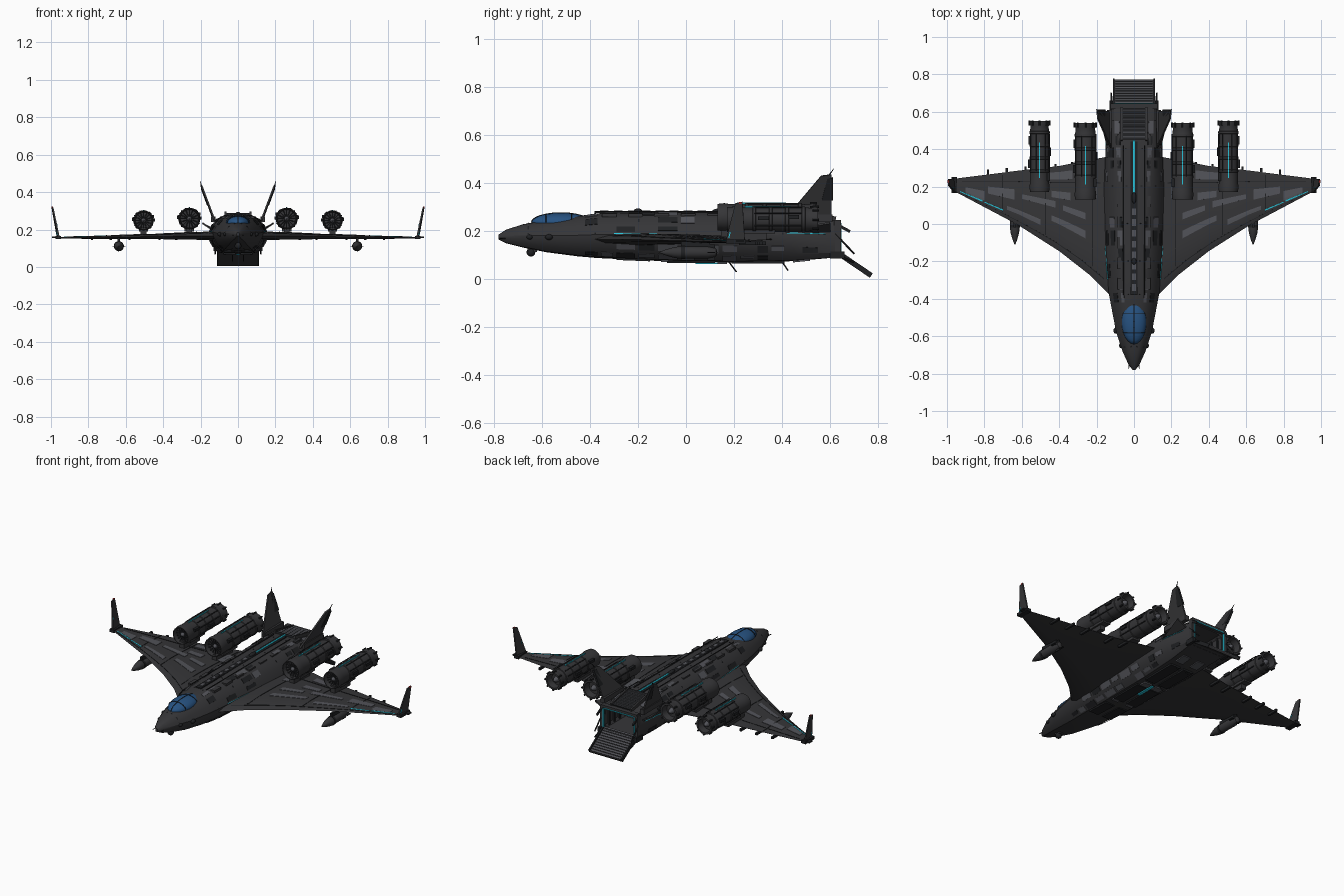
import bpy, bmesh, math, random
from mathutils import Vector, Matrix

if "Cube" in bpy.data.objects:
    bpy.data.objects.remove(bpy.data.objects["Cube"])
random.seed(4)

def mat(name, r, g, b):
    m = bpy.data.materials.new(name)
    m.diffuse_color = (r, g, b, 1)
    m.use_nodes = True
    m.node_tree.nodes["Principled BSDF"].inputs["Base Color"].default_value = m.diffuse_color
    return m
HULL, DARK, LIGHT = mat("hull", .036, .036, .039), mat("dark", .014, .015, .017), mat("panel", .085, .087, .1)
CYAN, GLASS, RED = mat("cyan_light", .02, .55, .7), mat("glass", .02, .085, .22), mat("red_light", .6, .03, .03)

def finish(name, bm, m, mirror=True, smooth=None, solid=0):
    bmesh.ops.recalc_face_normals(bm, faces=bm.faces)
    me = bpy.data.meshes.new(name)
    bm.to_mesh(me)
    bm.free()
    me.materials.append(m)
    if smooth:
        me.shade_smooth()
        me.set_sharp_from_angle(angle=math.radians(smooth))
    ob = bpy.data.objects.new(name, me)
    bpy.context.collection.objects.link(ob)
    if solid:
        ob.modifiers.new("thick", 'SOLIDIFY').thickness = solid
    if mirror:
        ob.modifiers.new("mirror", 'MIRROR')
    return ob

def loft(bm, rings, closed=True, caps=True):
    vs = [[bm.verts.new(p) for p in r] for r in rings]
    n = len(vs[0])
    for a, b in zip(vs, vs[1:]):
        for i in range(n if closed else n - 1):
            j = (i + 1) % n
            bm.faces.new((a[i], a[j], b[j], b[i]))
    if caps:
        bm.faces.new(vs[0])
        bm.faces.new(vs[-1])

def boxes(name, items, m, mirror=True):
    # items: (centre, size[, x tilt])
    bm = bmesh.new()
    for c, s, *t in items:
        M = Matrix.Translation(c) @ Matrix.Rotation(t[0] if t else 0, 4, 'X') @ Matrix.Diagonal((*s, 1))
        bmesh.ops.create_cube(bm, size=1, matrix=M)
    return finish(name, bm, m, mirror)

def rods(name, pairs, r, m, mirror=True, r2=None):
    bm = bmesh.new()
    for a, b in pairs:
        a, b = Vector(a), Vector(b)
        M = Matrix.Translation((a + b) / 2) @ (b - a).to_track_quat('Z', 'Y').to_matrix().to_4x4()
        bmesh.ops.create_cone(bm, cap_ends=True, segments=8, radius1=r, radius2=r if r2 is None else r2, depth=(b - a).length, matrix=M)
    return finish(name, bm, m, mirror, 40)

def balls(name, items, m, mirror=True):
    bm = bmesh.new()
    for c, s in items:
        bmesh.ops.create_uvsphere(bm, u_segments=24, v_segments=12, radius=1, matrix=Matrix.Translation(c) @ Matrix.Diagonal((*s, 1)))
    return finish(name, bm, m, mirror, 40)

def lathe(name, cx, cz, prof, m, n=28):
    # prof: (y, radius)
    bm = bmesh.new()
    loft(bm, [[(cx + r * math.cos(k * math.tau / n), y, cz + r * math.sin(k * math.tau / n)) for k in range(n)] for y, r in prof])
    return finish(name, bm, m, True, 35)

def plate(name, pts, thick, m):
    bm = bmesh.new()
    bm.faces.new([bm.verts.new(p) for p in pts])
    ob = finish(name, bm, m, True, None, thick)
    ob.modifiers["thick"].offset = 0
    return ob

def lerp_table(tab, u):
    for a, b in zip(tab, tab[1:]):
        if u <= b[0]:
            t = max(0, (u - a[0]) / (b[0] - a[0]))
            return [p + (q - p) * t for p, q in zip(a, b)]
    return list(tab[-1])

# Fuselage: half cross-section blends from rounded nose to boxy tail
ROUND = [(0, 1), (.35, .98), (.62, .8), (.86, .42), (1, .05), (.97, -.2), (.8, -.65), (.55, -.95), (0, -1)]
BOXY = [(0, 1), (.6, 1), (.85, .93), (.95, .75), (1, .2), (1, -.4), (1, -.75), (.9, -1), (0, -1)]
SEC = [(-.78, .008, .185, .165, 0), (-.75, .03, .205, .15, 0), (-.68, .062, .228, .132, 0), (-.58, .095, .246, .112, 0),
       (-.45, .12, .262, .095, 0), (-.37, .135, .274, .088, 0), (-.1, .155, .28, .075, 0), (.2, .16, .28, .069, .1),
       (.45, .15, .275, .075, .4), (.62, .125, .242, .09, 1)]

def ring(y, w, zt, zb, k):
    return [((a[0] + (b[0] - a[0]) * k) * w, y, (zt + zb) / 2 + (a[1] + (b[1] - a[1]) * k) * (zt - zb) / 2) for a, b in zip(ROUND, BOXY)]

def hull_pt(y, v):
    r = ring(*lerp_table(SEC, y))
    i = min(int(v), 7)
    return Vector(r[i]).lerp(Vector(r[i + 1]), v - i)

bm = bmesh.new()
loft(bm, [ring(*s) for s in SEC] + [ring(.62, .108, .228, .105, 1), ring(.3, .108, .228, .105, 1)], closed=False)
for f in [f for f in bm.faces if f.calc_area() < 1e-9]:
    bm.faces.remove(f)
finish("fuselage", bm, HULL, True, 28)

# Wing: spanwise stations (x, leading y, trailing y, mid z, thickness)
WING = [(.08, -.42, .37, .166, .052), (.14, -.37, .36, .166, .048), (.24, -.27, .342, .166, .04), (.4, -.145, .31, .163, .03),
        (.62, -.005, .285, .16, .02), (.96, .175, .242, .155, .008)]
FOIL = [(0, 0), (.06, .3), (.25, .5), (.6, .38), (1, .04)]

def wing_pt(x, f, side=1):
    x, a, b, z, t = lerp_table(WING, x)
    return Vector((x, a + (b - a) * f, z + side * t * lerp_table(FOIL, f)[1]))

bm = bmesh.new()
loft(bm, [[wing_pt(s[0], f[0]) for f in FOIL] + [wing_pt(s[0], f[0], -1) for f in FOIL[:0:-1]] for s in WING])
finish("wing", bm, HULL, True, 30)

def patches(name, fn, items, m, lift):
    # thin plates that follow a surface: (u0, u1, v0, v1, v shift along u)
    bm = bmesh.new()
    for u0, u1, v0, v1, sh in items:
        n = 6
        loft(bm, [[fn(u0 + (u1 - u0) * i / n, v0 + (v1 - v0) * j / 4 + sh * i / n) + lift(v0) for j in range(5)] for i in range(n + 1)], False, False)
    return finish(name, bm, m, True, None, .002)

up = lambda v: Vector((0, 0, .0025))
out = lambda v: Vector((.003 * (v > 1), 0, .003 * (1 if v < 4 else -1)))
patches("wing_light_panels", wing_pt, [(.26, .44, .3, .37, .02), (.26, .38, .47, .53, .02), (.42, .6, .5, .58, 0), (.5, .68, .2, .28, 0),
        (.64, .78, .45, .65, 0), (.2, .25, .68, .85, 0), (.34, .44, .62, .7, 0), (.8, .9, .2, .5, 0), (.33, .46, .84, .93, 0)], LIGHT, up)
patches("wing_dark_lines", wing_pt, [(.16, .94, .075, .085, 0), (.18, .92, .8, .81, 0), (.47, .475, .1, .95, 0), (.7, .705, .1, .95, 0), (.22, .225, .1, .95, 0)], DARK, up)
patches("wing_tip_lights", wing_pt, [(.7, .8, .14, .17, 0), (.81, .93, .14, .19, 0)], CYAN, up)
boxes("flap_actuators", [((x, wing_pt(x, .95).y, .15), (.012, .07, .014)) for x in (.33, .42, .58, .68, .78)], DARK)

# Hull panels
pan = {0: [], 1: []}
y = -.42
while y < .5:
    d = random.uniform(.04, .09)
    for v in (1.1, 2.1, 3.1, 5.2, 6.2):
        if random.random() < .6:
            pan[random.random() < .4].append((y, y + d, v, v + random.uniform(.4, .75), 0))
    y += d + .015
patches("hull_plates", hull_pt, pan[0], DARK, out)
patches("hull_light_panels", hull_pt, pan[1], LIGHT, out)
patches("hull_side_light", hull_pt, [(-.3, -.12, 3.9, 3.97, 0), (.42, .58, 3.9, 3.97, 0)], CYAN, out)
patches("hull_ribs", hull_pt, [(y, y + .006, .6, 7.5, 0) for y in (-.66, -.38, -.2, 0, .2, .4, .55)], DARK, out)

# Canopy with frame
C, R = Vector((0, -.52, .236)), Vector((.066, .122, .04))
balls("canopy", [(C, R)], GLASS, False)
def arc(f):
    pts = [C + Vector(f(math.pi * i / 12)) * 1.01 for i in range(13)]
    return list(zip(pts, pts[1:]))
fr = arc(lambda a: (0, R.y * math.cos(a), R.z * math.sin(a)))
for yy in (-.5, .35):
    k = math.sqrt(1 - yy * yy)
    fr += arc(lambda a: (R.x * k * math.cos(a), R.y * yy, R.z * k * math.sin(a)))
rods("canopy_frame", fr, .002, DARK, False)

# Nose sensors and probes
balls("nose_turret", [((0, -.645, .112), (.018, .018, .018))], DARK, False)
boxes("nose_turret_mount", [((0, -.64, .124), (.024, .04, .02))], HULL, False)
balls("cheek_sensors", [((.098, -.57, .175), (.012, .016, .012)), ((.07, -.65, .175), (.01, .013, .01))], DARK)
rods("nose_probes", [((.025, -.74, .17), (.028, -.775, .17))], .002, DARK)

# Spine blocks, lights, domes
boxes("spine_rail", [((0, .03, .279), (.036, .82, .006))], DARK, False)
boxes("spine_blocks", [((0, -.34 + i * .058, .282), (.022, .036, .007)) for i in range(8)], LIGHT, False)
boxes("spine_light", [((0, .29, .283), (.01, .32, .005))], CYAN, False)
balls("spine_domes", [((0, -.2, .284), (.013, .018, .01)), ((0, .14, .284), (.012, .03, .01))], DARK, False)
boxes("shoulder_blocks", [((.075, -.32 + i * .11, .266), (.028, .06, .014)) for i in range(8)], HULL)
rods("roof_rails", [((.055, -.38, .282), (.055, .42, .282))], .0025, DARK)

# Rear roof louvres
boxes("louvre_bed", [((0, .535, .265), (.13, .17, .012), -.2)], DARK, False)
boxes("louvre_slats", [((0, .465 + i * .024, .283 - i * .0048), (.115, .011, .007), .3) for i in range(7)], LIGHT, False)
boxes("louvre_frame", [((.066, .535, .268), (.01, .18, .02), -.2)], HULL)

# Cargo bay frame, ramp, and struts
boxes("bay_frame", [((.117, .63, .165), (.016, .03, .15)), ((.055, .63, .24), (.13, .03, .014)), ((.06, .63, .098), (.12, .03, .014))], HULL)
boxes("bay_lights", [((.104, .64, .17), (.005, .012, .11)), ((.05, .646, .23), (.1, .004, .005))], CYAN)
boxes("bay_wall_ribs", [((.102, .34 + i * .05, .165), (.01, .012, .11)) for i in range(6)], DARK)
boxes("bay_crates", [((.05, .4, .135), (.07, .09, .055))], LIGHT)
A, B = Vector((0, .625, .108)), Vector((0, .768, .011))
tilt = math.atan2(B.z - A.z, B.y - A.y)
L = (B - A).length
boxes("ramp", [((A + B) / 2, (.22, L, .012), tilt)], HULL, False)
nrm = Vector((0, -math.sin(tilt), math.cos(tilt)))
boxes("ramp_treads", [(A.lerp(B, (i + .5) / 11) + nrm * .008, (.2, .007, .005), tilt) for i in range(11)], LIGHT, False)
boxes("ramp_rails", [((A + B) / 2 + nrm * .005 + Vector((.108, 0, 0)), (.008, L, .022), tilt)], DARK)
rods("ramp_struts", [((.122, .62, .19), (.122, .7, .105)), ((.122, .6, .11), (.122, .7, .07))], .004, DARK)
boxes("hinge_blocks", [((.122, .63, .1), (.018, .06, .03)), ((.12, .66, .21), (.008, .05, .012), -.5)], DARK)

# Tail fins
plate("tail_fin", [(.125, .41, .25), (.193, .562, .43), (.197, .606, .435), (.13, .605, .25)], .009, HULL)
plate("tail_fin_rudder", [(.16, .565, .33), (.192, .588, .42), (.194, .612, .422), (.158, .612, .33)], .012, DARK)
rods("tail_fin_spike", [((.194, .59, .425), (.202, .615, .46))], .004, DARK, r2=.001)
boxes("tail_fin_foot", [((.132, .52, .255), (.026, .18, .03))], HULL)
plate("tail_strake", [(.14, .4, .2), (.19, .6, .235), (.185, .6, .23), (.13, .6, .2)], .008, HULL)

# Winglets
plate("winglet", [(.957, .165, .157), (.99, .205, .315), (.994, .235, .322), (.965, .245, .157)], .008, HULL)
boxes("wingtip_block", [((.962, .208, .157), (.03, .085, .018)), ((.985, .225, .158), (.02, .03, .008))], DARK)
boxes("wingtip_beacon", [((.993, .228, .318), (.008, .014, .008))], RED)
boxes("winglet_light", [((.968, .185, .2), (.004, .004, .06), -.25)], CYAN)

# Four nacelles: ringed lathe body, fan, exhaust, pylons
for tag, cx, cz, y0, y1, r in (("inner", .26, .258, .13, .54, .055), ("outer", .505, .248, .17, .55, .051)):
    ln = y1 - y0
    prof = [(y0 + .03, .01), (y0 + .03, r * .86), (y0, r * .92), (y0, r), (y0 + .03, r * 1.06), (y0 + .05, r)]
    for f in (.3, .48, .66, .84):
        c = y0 + ln * f
        prof += [(c - .008, r), (c - .006, r * 1.07), (c + .006, r * 1.07), (c + .008, r)]
    prof += [(y1 - .03, r * .94), (y1 - .016, r * 1.03), (y1, r * 1.0), (y1, r * .8), (y1 - .04, r * .7), (y1 - .04, .01)]
    lathe(tag + "_nacelle", cx, cz, prof, HULL)
    lathe(tag + "_fan_hub", cx, cz, [(y0 + .005, .002), (y0 + .015, .01), (y0 + .032, .015)], LIGHT, 16)
    lathe(tag + "_exhaust_core", cx, cz, [(y1 - .045, .018), (y1 - .02, .014), (y1 - .004, .003)], LIGHT, 16)
    ang = [k * math.tau / 16 for k in range(16)]
    pol = lambda a, q, y: (cx + q * math.cos(a), y, cz + q * math.sin(a))
    rods(tag + "_fan_blades", [(pol(a, .012, y0 + .026), pol(a, r * .86, y0 + .026)) for a in ang], .003, DARK)
    rods(tag + "_flange_bolts", [(pol(a, r * 1.04, y1 - .024), pol(a, r * 1.04, y1 + .004)) for a in ang[::2]], .005, DARK)
    rods(tag + "_pipes", [(pol(a, r * 1.08, y0 + ln * .3), pol(a, r * 1.08, y1 - .07)) for a in (.5, 1.2, 2.2, 2.8, 3.6, 5.8)], .0028, DARK)
    boxes(tag + "_service_boxes", [(pol(a, r * 1.02, y0 + ln * f), (.018, .045, .016)) for a, f in ((.1, .4), (3.1, .57), (.2, .73), (2.7, .22))], DARK)
    boxes(tag + "_nacelle_light", [((cx, y0 + ln * .45, cz + r + .002), (.005, ln * .5, .006))], CYAN)
    boxes(tag + "_pylon", [((cx, y0 + .09, .187), (.03, .15, .05)), ((cx, y0 + .13, .197), (.05, .14, .016))], HULL)

# Underwing pods with pylons
lathe("pod", .637, .111, [(-.11, .002), (-.085, .012), (-.05, .022), (-.03, .025), (.09, .025), (.125, .017), (.13, .003)], HULL, 20)
boxes("pod_pylon", [((.637, .04, .143), (.012, .12, .028))], DARK)
boxes("pod_fins", [((.637, .105, .111), (.07, .03, .004)), ((.637, .105, .111), (.004, .03, .065))], DARK)
lathe("pod_band", .637, .111, [(-.02, .024), (-.02, .027), (-.005, .027), (-.005, .024)], DARK, 20)

# Belly: keel plates, hatches, lights, blade aerials
boxes("belly_hatches", [((.045, -.22, .082), (.06, .14, .01), -.04), ((.045, .02, .071), (.065, .2, .008)), ((.045, .3, .07), (.065, .22, .01))], DARK)
boxes("belly_panels", [((.05, -.08, .075), (.04, .05, .008)), ((.04, .15, .067), (.05, .04, .008)), ((.05, .48, .077), (.05, .07, .008), .1)], LIGHT)
boxes("belly_light", [((.004, .1, .067), (.008, .12, .006))], CYAN)
rods("belly_aerials", [((.03, .18, .07), (.03, .21, .03)), ((.03, .4, .072), (.03, .425, .035))], .003, DARK)
